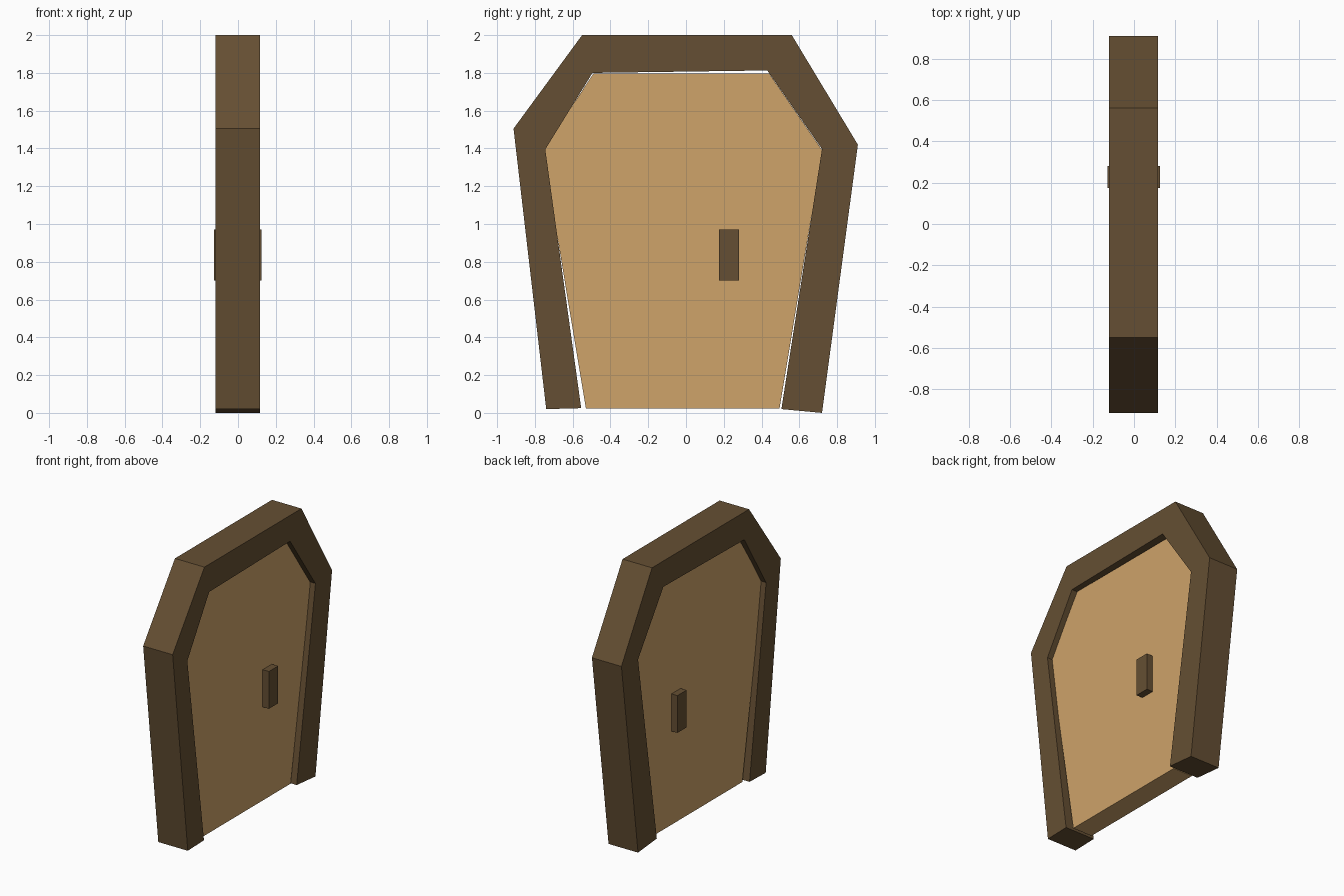
import bpy, bmesh
from mathutils import Vector

if "Cube" in bpy.data.objects:
    bpy.data.objects.remove(bpy.data.objects["Cube"])


def material(name, rgb):
    m = bpy.data.materials.new(name)
    m.diffuse_color = (*rgb, 1)
    m.use_nodes = True
    m.node_tree.nodes["Principled BSDF"].inputs["Base Color"].default_value = m.diffuse_color
    return m


def slab(name, faces, x0, x1, mat):
    """Extrude flat (y, z) polygons along x into a closed solid."""
    bm = bmesh.new()
    for pts in faces:
        bm.faces.new([bm.verts.new((x0, y, z)) for y, z in pts])
    bmesh.ops.remove_doubles(bm, verts=bm.verts, dist=1e-5)
    ext = bmesh.ops.extrude_face_region(bm, geom=bm.faces[:], use_keep_orig=True)
    top = [g for g in ext["geom"] if isinstance(g, bmesh.types.BMVert)]
    bmesh.ops.translate(bm, verts=top, vec=Vector((x1 - x0, 0, 0)))
    bmesh.ops.recalc_face_normals(bm, faces=bm.faces)
    me = bpy.data.meshes.new(name)
    bm.to_mesh(me)
    bm.free()
    me.materials.append(mat)
    ob = bpy.data.objects.new(name, me)
    bpy.context.collection.objects.link(ob)
    return ob


dark_wood = material("dark_wood", (0.130, 0.078, 0.033))
light_wood = material("light_wood", (0.62, 0.367, 0.144))

# Crooked arch: five beams between an outer and an inner outline
outer = [(-0.74, 0.02), (-0.913, 1.505), (-0.55, 2.0),
         (0.56, 2.0), (0.91, 1.42), (0.72, 0.0)]
inner = [(-0.555, 0.025), (-0.745, 1.395), (-0.495, 1.80),
         (0.43, 1.813), (0.72, 1.397), (0.505, 0.02)]
beams = [(outer[i], outer[i + 1], inner[i + 1], inner[i]) for i in range(5)]
slab("door_frame", beams, -0.12, 0.116, dark_wood)

# Door panel, recessed on both sides
panel = [(-0.53, 0.023), (-0.757, 1.39), (-0.49, 1.797),
         (0.44, 1.797), (0.722, 1.39), (0.495, 0.023)]
slab("door_panel", [panel], -0.08, 0.075, light_wood)

# Handle running through the panel
handle = [(0.175, 0.70), (0.28, 0.70), (0.28, 0.97), (0.175, 0.97)]
slab("door_handle", [handle], -0.127, 0.125, dark_wood)
